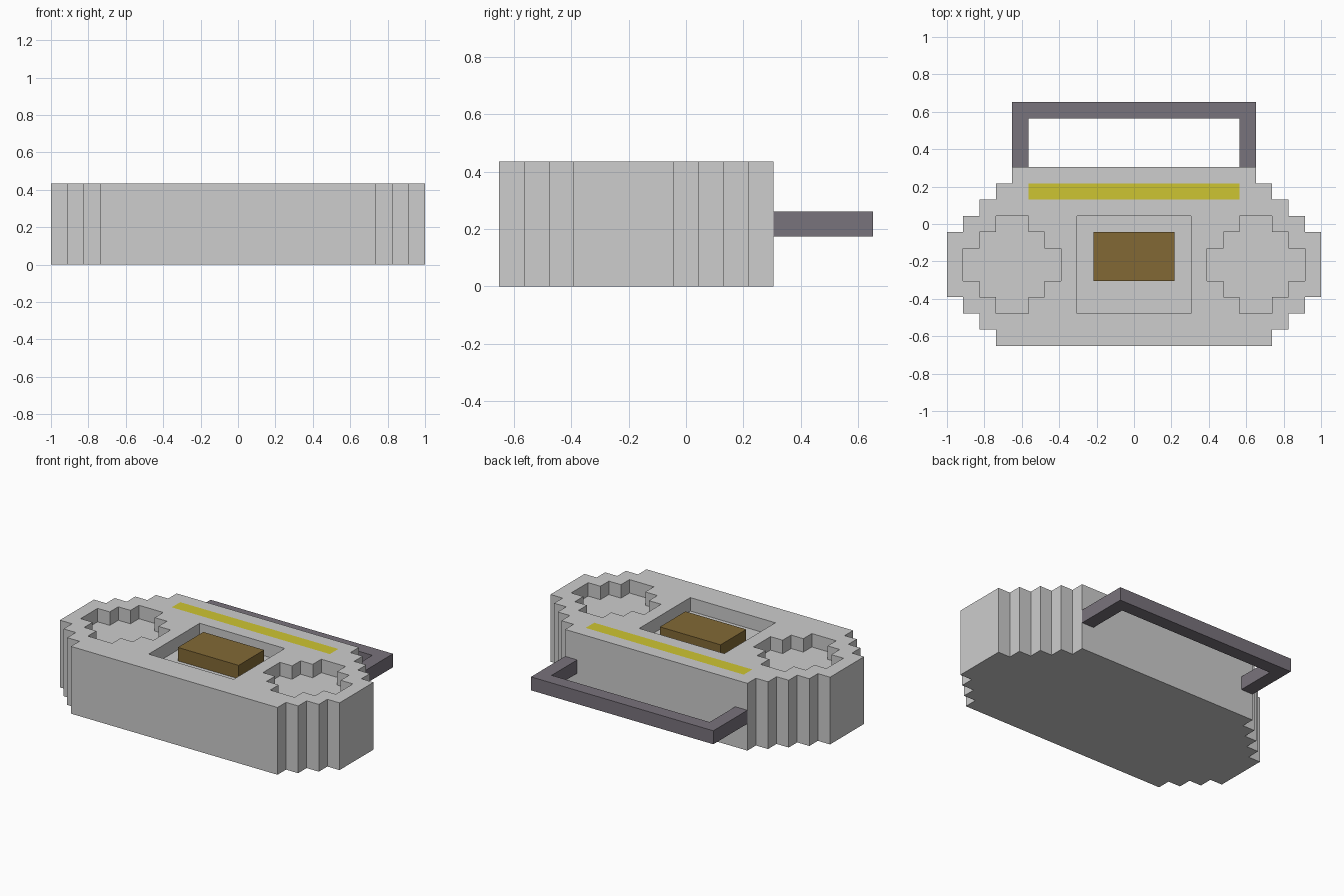
import bpy, bmesh

if "Cube" in bpy.data.objects:
    bpy.data.objects.remove(bpy.data.objects["Cube"])

U = 2 / 23          # one block of the stepped grid


def material(name, srgb):
    m = bpy.data.materials.new(name)
    lin = [((c / 255 + 0.055) / 1.055) ** 2.4 for c in srgb]
    m.diffuse_color = (*lin, 1)
    m.use_nodes = True
    m.node_tree.nodes["Principled BSDF"].inputs["Base Color"].default_value = m.diffuse_color
    return m


silver = material("silver grey", (205, 205, 205))
charcoal = material("charcoal", (121, 115, 124))
brown = material("brown", (130, 105, 53))
yellow = material("yellow", (206, 197, 50))


def prism(name, outline, z0, z1, mat):
    """Extrude a flat outline (grid units) from z0 up to z1."""
    bm = bmesh.new()
    face = bm.faces.new([bm.verts.new((x * U, y * U, z0 * U)) for x, y in outline])
    top = bmesh.ops.extrude_face_region(bm, geom=[face])["geom"]
    bmesh.ops.translate(bm, vec=(0, 0, (z1 - z0) * U),
                        verts=[v for v in top if isinstance(v, bmesh.types.BMVert)])
    bmesh.ops.recalc_face_normals(bm, faces=bm.faces)
    me = bpy.data.meshes.new(name)
    bm.to_mesh(me)
    bm.free()
    me.materials.append(mat)
    ob = bpy.data.objects.new(name, me)
    bpy.context.collection.objects.link(ob)
    return ob


def stepped(rows, y, cx=0):
    """Symmetric stepped outline from (half width, row depth) pairs."""
    right = []
    for half, depth in rows:
        right += [(half, y), (half, y + depth)]
        y += depth
    return [(cx + x, v) for x, v in right] + [(cx - x, v) for x, v in reversed(right)]


def box(x0, x1, y0, y1):
    return [(x0, y0), (x1, y0), (x1, y1), (x0, y1)]


# stepped body
body = prism("body", stepped([(8.5, 1), (9.5, 1), (10.5, 1), (11.5, 4), (10.5, 1),
                              (9.5, 1), (8.5, 1), (7.5, 1)], -7.5), 0, 5, silver)

# recesses: two round speakers, tape bay and a shallow slot for the display strip
speaker = [(1, 1), (2, 1), (3, 2), (2, 1), (1, 1)]
strip = box(-6.5, 6.5, 1.5, 2.5)
cutters = [prism("speaker_cutter", stepped(speaker, -5.5, cx), 4, 6, silver)
           for cx in (-7.5, 7.5)]
cutters.append(prism("tape_bay_cutter", box(-3.5, 3.5, -5.5, 0.5), 4, 6, silver))
cutters.append(prism("strip_cutter", strip, 4.95, 6, silver))
bpy.context.view_layer.objects.active = body
for c in cutters:
    c.hide_render = True
    mod = body.modifiers.new("recess", "BOOLEAN")
    mod.operation = "DIFFERENCE"
    mod.solver = "EXACT"
    mod.object = c
    bpy.ops.object.modifier_apply(modifier=mod.name)
    bpy.data.objects.remove(c)

# flush display strip, tape block and carrying handle
prism("display_strip", strip, 4.95, 5, yellow)
prism("tape_block", box(-2.5, 2.5, -3.5, -0.5), 4, 5, brown)
prism("handle", [(-7.5, 3.5), (-6.5, 3.5), (-6.5, 6.5), (6.5, 6.5), (6.5, 3.5),
                 (7.5, 3.5), (7.5, 7.5), (-7.5, 7.5)], 2, 3, charcoal)
